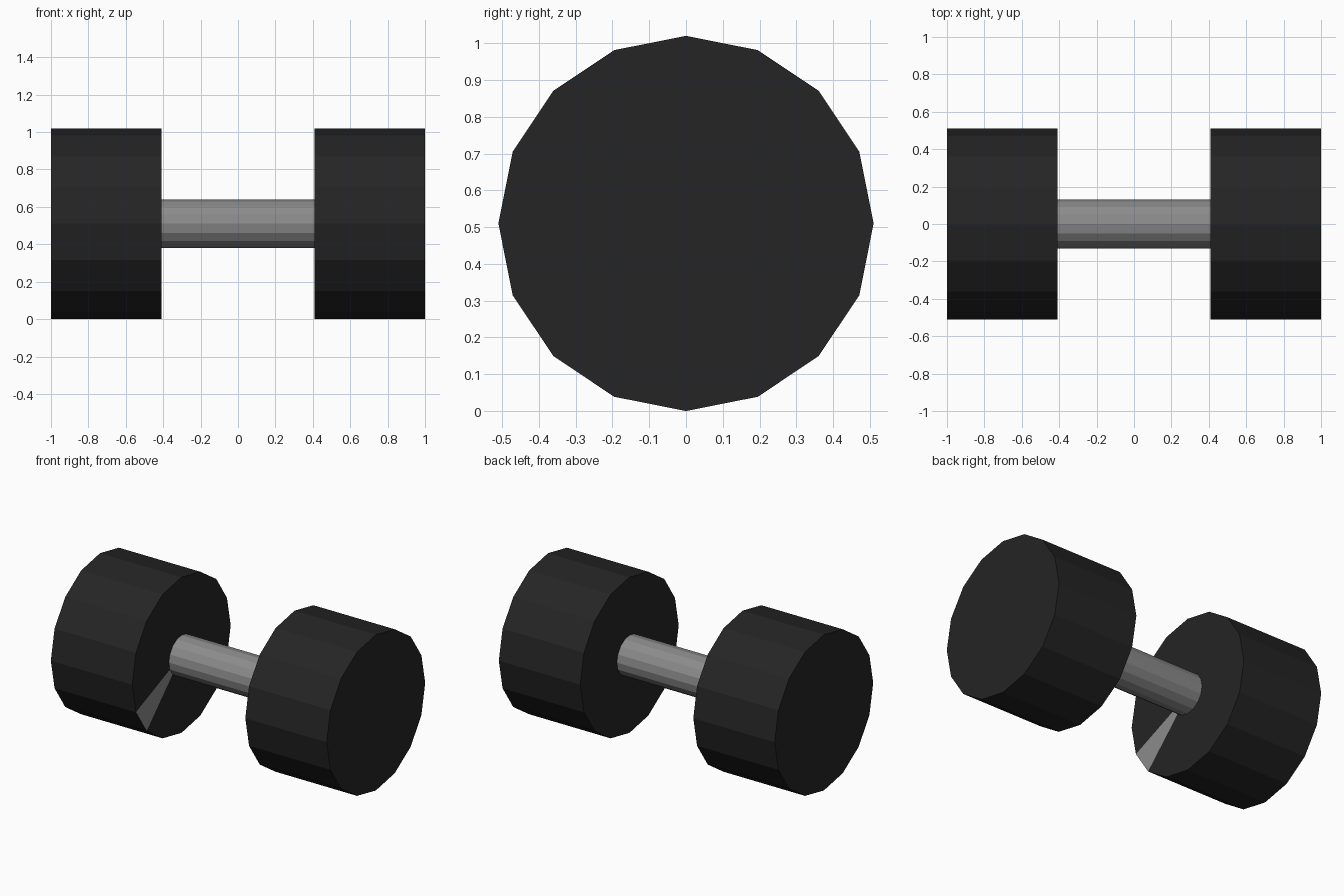
import bpy, bmesh, math

if "Cube" in bpy.data.objects:
    bpy.data.objects.remove(bpy.data.objects["Cube"])

SIDES = 16
R_WEIGHT, R_HANDLE = 0.51, 0.13
X_END, X_INNER = 1.0, 0.41


def material(name, value):
    mat = bpy.data.materials.new(name)
    mat.diffuse_color = (value, value, value, 1)
    mat.use_nodes = True
    mat.node_tree.nodes["Principled BSDF"].inputs["Base Color"].default_value = mat.diffuse_color
    return mat


black = material("black_rubber", 0.018)
steel = material("grey_steel", 0.26)


def ring(bm, x, r):
    step = 2 * math.pi / SIDES
    return [bm.verts.new((x, r * math.cos(i * step), R_WEIGHT + r * math.sin(i * step)))
            for i in range(SIDES)]


def bridge(bm, a, b):
    return [bm.faces.new((a[i], a[(i + 1) % SIDES], b[(i + 1) % SIDES], b[i]))
            for i in range(SIDES)]


def finish(bm, name, mats):
    mesh = bpy.data.meshes.new(name)
    bm.to_mesh(mesh)
    bm.free()
    for m in mats:
        mesh.materials.append(m)
    obj = bpy.data.objects.new(name, mesh)
    bpy.context.collection.objects.link(obj)


# Weights: closed outer end, rim, and an inner face that meets the handle
for name, s in (("left_weight", -1), ("right_weight", 1)):
    bm = bmesh.new()
    outer = ring(bm, s * X_END, R_WEIGHT)
    rim = ring(bm, s * X_INNER, R_WEIGHT)
    hole = ring(bm, s * X_INNER, R_HANDLE)
    bm.faces.new(outer)
    bridge(bm, outer, rim)
    inner = bridge(bm, rim, hole)
    # One bare steel wedge on the left weight's inner face
    if s < 0:
        inner[9].material_index = 1
    bmesh.ops.recalc_face_normals(bm, faces=bm.faces)
    # Open at the handle, so make sure the end cap points outward
    bm.faces.ensure_lookup_table()
    if bm.faces[0].normal.x * s < 0:
        bmesh.ops.reverse_faces(bm, faces=bm.faces)
    finish(bm, name, (black, steel))

# Handle: open tube between the weights
bm = bmesh.new()
bridge(bm, ring(bm, X_INNER, R_HANDLE), ring(bm, -X_INNER, R_HANDLE))
bm.normal_update()
bm.faces.ensure_lookup_table()
f = bm.faces[0]
if f.normal.y * f.calc_center_median().y < 0:
    bmesh.ops.reverse_faces(bm, faces=bm.faces)
finish(bm, "handle", (steel,))
